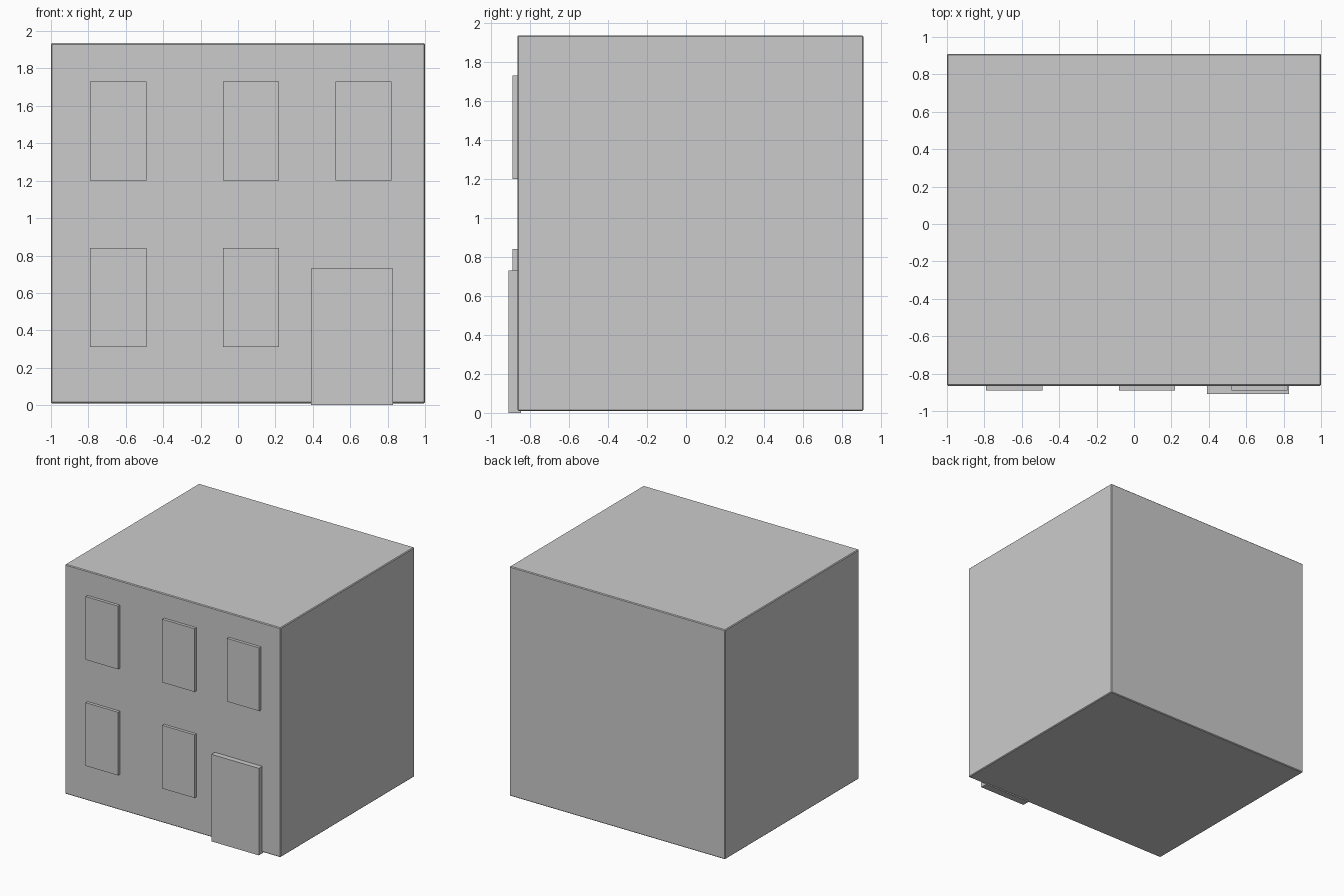
import bpy

if "Cube" in bpy.data.objects:
    bpy.data.objects.remove(bpy.data.objects["Cube"])


def box(name, x0, x1, y0, y1, z0, z1, bevel=0.0):
    bpy.ops.mesh.primitive_cube_add(
        size=1, location=((x0 + x1) / 2, (y0 + y1) / 2, (z0 + z1) / 2))
    ob = bpy.context.object
    ob.name = name
    ob.scale = (x1 - x0, y1 - y0, z1 - z0)
    bpy.ops.object.transform_apply(location=False, rotation=False, scale=True)
    if bevel:
        mod = ob.modifiers.new("edge_bevel", 'BEVEL')
        mod.width = bevel
        mod.segments = 1
    return ob


WALL = -0.865   # front wall plane
INSET = 0.02    # how far panels sit into the wall

# Main block with finely chamfered edges
box("building_body", -1, 1, WALL, 0.91, 0.01, 1.935, bevel=0.006)

# Windows: three upstairs, two downstairs
for floor, z, lefts in (("upper", 1.20, (-0.79, -0.08, 0.52)),
                        ("lower", 0.31, (-0.79, -0.08))):
    for i, x in enumerate(lefts):
        box(f"{floor}_window_{i + 1}", x, x + 0.30, -0.89, WALL + INSET, z, z + 0.53)

# Front door
box("front_door", 0.39, 0.83, -0.91, WALL + INSET, 0.0, 0.73)
